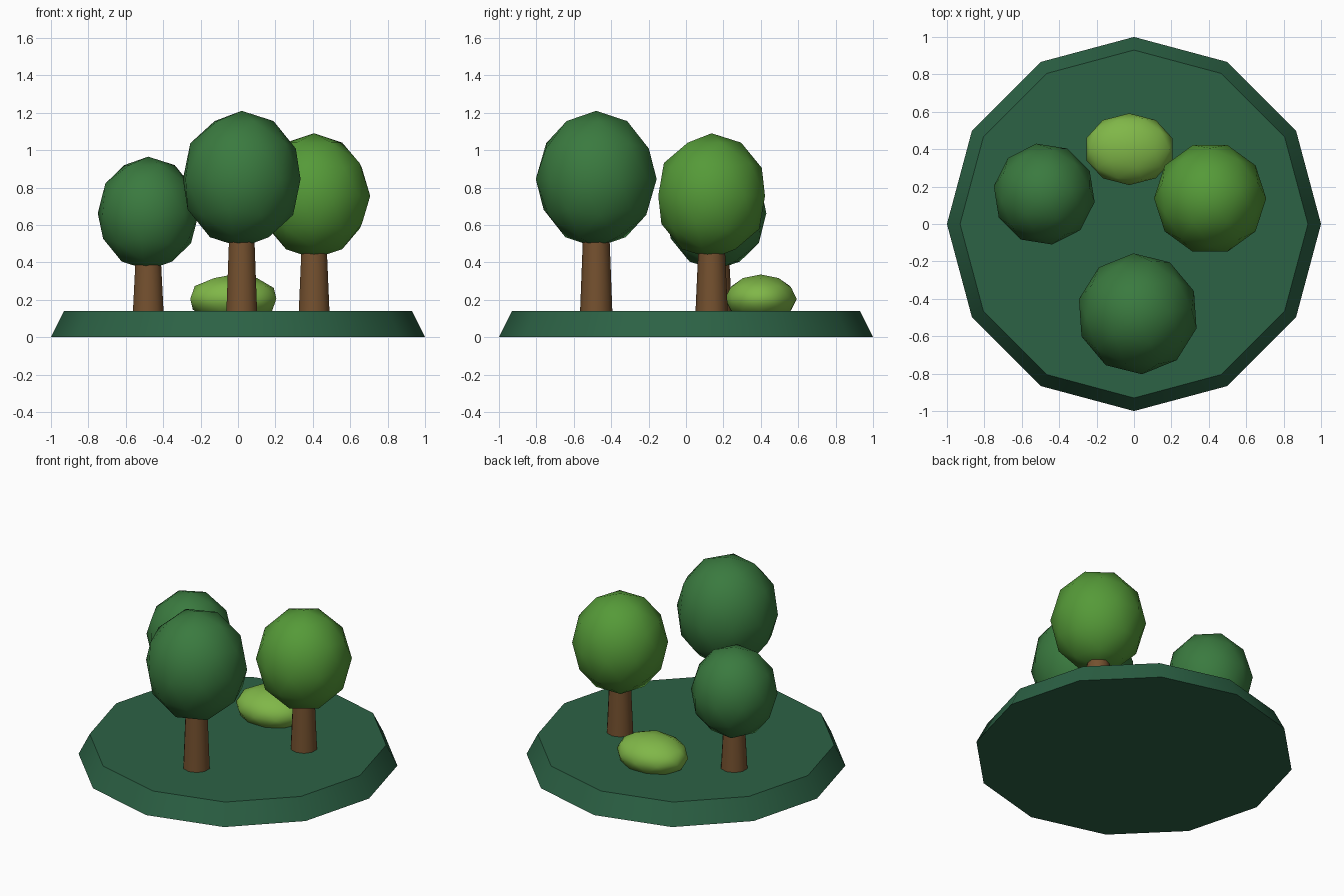
import bpy
import math

if "Cube" in bpy.data.objects:
    bpy.data.objects.remove(bpy.data.objects["Cube"])


def material(name, hex_colour):
    rgb = [int(hex_colour[i:i + 2], 16) / 255 for i in (0, 2, 4)]
    mat = bpy.data.materials.new(name)
    mat.diffuse_color = [((c + 0.055) / 1.055) ** 2.4 for c in rgb] + [1]
    mat.use_nodes = True
    mat.node_tree.nodes["Principled BSDF"].inputs["Base Color"].default_value = mat.diffuse_color
    return mat


GRASS = material("grass", "2C6245")
BARK = material("bark", "75512F")
DARK = material("dark_leaves", "3A7A3F")
MID = material("mid_leaves", "559A38")
LIGHT = material("light_leaves", "80B748")


def finish(name, mat, angle):
    obj = bpy.context.object
    obj.name = name
    obj.data.materials.append(mat)
    bpy.ops.object.shade_smooth_by_angle(angle=math.radians(angle))


def frustum(name, x, y, z0, z1, r0, r1, sides, mat):
    bpy.ops.mesh.primitive_cone_add(vertices=sides, radius1=r0, radius2=r1,
                                    depth=z1 - z0, location=(x, y, (z0 + z1) / 2))
    finish(name, mat, 50)


def leaf_ball(name, centre, radii, turn, mat):
    bpy.ops.mesh.primitive_ico_sphere_add(subdivisions=2, radius=1, location=centre,
                                          rotation=(0, 0, math.radians(turn)))
    bpy.context.object.scale = radii
    finish(name, mat, 60)


def tree(name, x, y, crown_z, r, rz, turn, mat):
    frustum(name + "_trunk", x, y, 0.12, crown_z - rz + 0.08, 0.087, 0.07, 10, BARK)
    leaf_ball(name + "_crown", (x, y, crown_z), (r, r, rz), turn, mat)


# Twelve-sided ground disc with sloping rim
frustum("ground", 0, 0, 0, 0.14, 1, 0.93, 12, GRASS)

# Three trees
tree("front_tree", 0.02, -0.48, 0.845, 0.324, 0.365, 4, DARK)
tree("right_tree", 0.407, 0.137, 0.755, 0.3, 0.335, 18, MID)
tree("left_tree", -0.48, 0.16, 0.662, 0.273, 0.303, 9, DARK)

# Low bush behind the trees
leaf_ball("bush", (-0.025, 0.4, 0.205), (0.242, 0.192, 0.13), 0, LIGHT)
